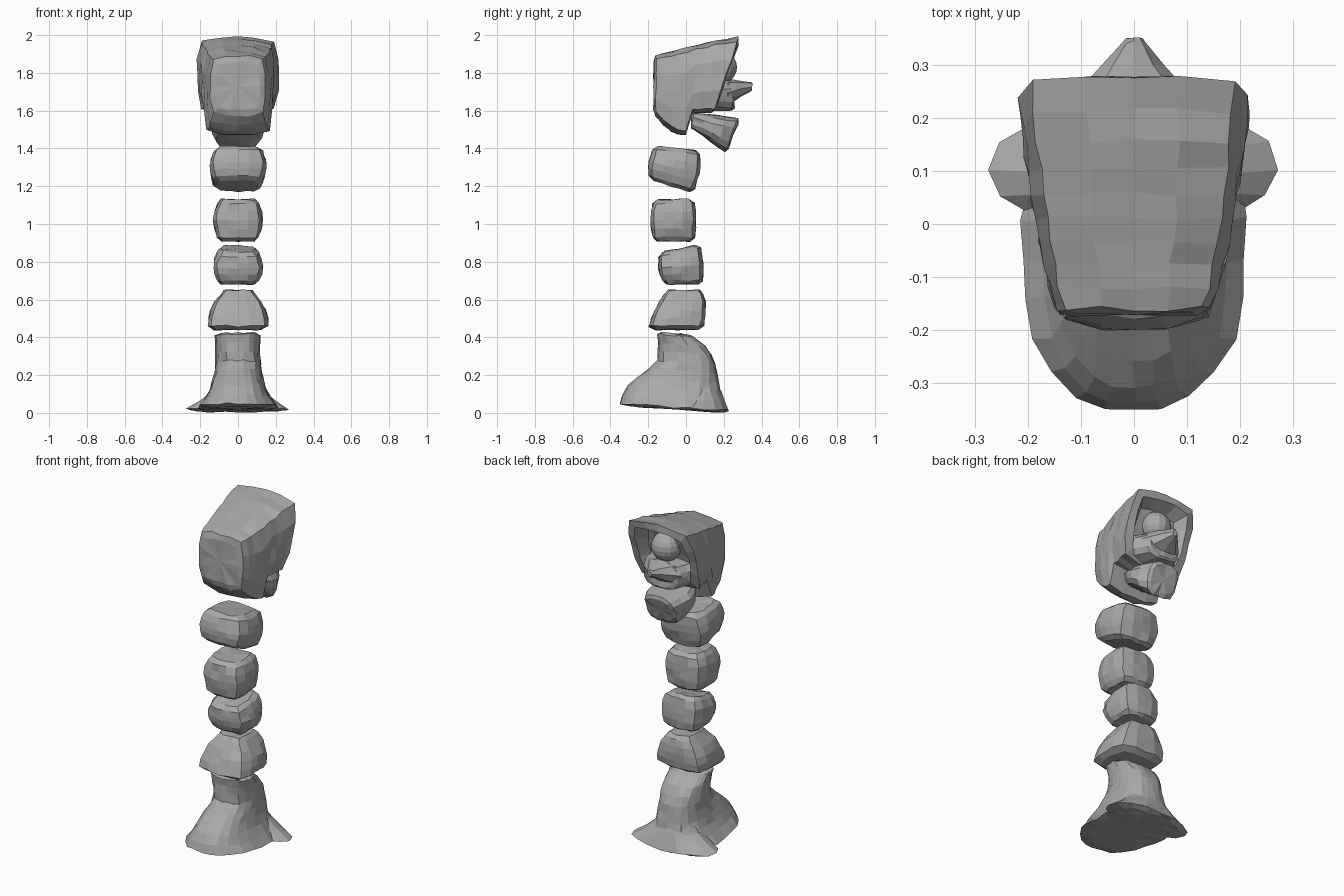
import bpy, bmesh, math, random
from mathutils import Vector

random.seed(4)
cube = bpy.data.objects.get("Cube")
if cube:
    bpy.data.objects.remove(cube)

stone_grey = bpy.data.materials.new("stone grey")
stone_grey.use_nodes = True
grey = (0.4, 0.4, 0.4, 1)
stone_grey.diffuse_color = grey
stone_grey.node_tree.nodes["Principled BSDF"].inputs["Base Color"].default_value = grey


def finish(bm, name):
    bmesh.ops.recalc_face_normals(bm, faces=bm.faces)
    mesh = bpy.data.meshes.new(name)
    bm.to_mesh(mesh)
    bm.free()
    mesh.materials.append(stone_grey)
    part = bpy.data.objects.new(name, mesh)
    bpy.context.collection.objects.link(part)


def loft(name, shape, steps, upright=False, power=5, sides=16,
         taper=0, bevel=0.01, hollow=0, rough=0.005):
    """Skin rings; shape(t) gives position, half width, low edge, high edge, slope."""
    bm = bmesh.new()

    def ring(t, size=1, shift=0):
        position, half_width, low, high, slope = shape(t)
        middle, half_height = (low + high) / 2, (high - low) / 2
        loop = []
        for i in range(sides):
            angle = math.tau * i / sides
            c, s = math.cos(angle), math.sin(angle)
            reach = size / (abs(c) ** power + abs(s) ** power) ** (1 / power)
            across = half_width * c * reach * (1 + taper * s * reach)
            rise = half_height * s * reach
            along = position + shift + slope * rise
            if upright:
                point = Vector((across, middle + rise, along))
            else:
                point = Vector((across, along, middle + rise))
            jitter = Vector([random.uniform(-rough, rough) for axis in "xyz"])
            loop.append(bm.verts.new(point + jitter))
        return loop

    # Worn edge at both ends, with an optional hollow at the far end
    loops = [ring(0, 0.8, -bevel)]
    loops += [ring(step / steps) for step in range(steps + 1)]
    loops.append(ring(1, 0.8, bevel))
    if hollow:
        loops.append(ring(1, 0.6, -hollow))
    for near, far in zip(loops, loops[1:]):
        for i in range(sides):
            j = (i + 1) % sides
            bm.faces.new((near[i], near[j], far[j], far[i]))
    for loop in (loops[0], loops[-1]):
        centre = bm.verts.new(sum((v.co for v in loop), Vector()) / sides)
        for i in range(sides):
            bm.faces.new((loop[i], loop[(i + 1) % sides], centre))
    finish(bm, name)


def neck_stone(name, bottom, top):
    """Worn block between two outlines: height, half width, front, back, slope."""
    def shape(t):
        position, half_width, front, back, slope = [a + (b - a) * t for a, b in zip(bottom, top)]
        swell = 0.02 * math.sin(math.pi * t) - 0.01
        return position, half_width + swell, front - swell / 2, back + swell / 2, slope
    loft(name, shape, steps=4, upright=True, power=4.5, bevel=0.02)


def foot_shape(t):
    # Toe bulges forward at the ground, shoulder rounds off at the back
    spread = 1 - t
    half_width = 0.1 + 0.02 * t + 0.11 * spread ** 3
    front = -0.15 - 0.2 * max(0, math.cos(2.7 * t))
    back = 0.16 + 0.06 * spread ** 3 - 0.13 * t ** 6
    return 0.03 + 0.38 * t, half_width, front, back, -0.07


def wing_shape(t):
    return 0.02 + 0.18 * t, 0.1 + 0.17 * (1 - t) ** 2, -0.02 + 0.04 * t, 0.23 - 0.08 * t, -0.05


def head_shape(t):
    # Widens to the rear, rounds under the front, steps up above the jaw
    y = 0.37 * t - 0.16
    underside = 1.47 + 4 * y * y if y < 0.02 else 1.59
    return y, 0.145 + 0.07 * t ** 0.7, underside, 1.89 + 0.1 * t, 0.35 * t ** 3


def lip_shape(t):
    return 0.12 + 0.12 * t, 0.18 - 0.07 * t, 1.6, 1.76, -0.1


def nose_shape(t):
    return 0.22 + 0.12 * t, 0.13 - 0.11 * t, 1.62 + 0.08 * t, 1.77 - 0.02 * t, 0.1


def jaw_shape(t):
    half_width = 0.1 + 0.04 * math.sin(math.pi * t)
    return 0.04 + 0.2 * t, half_width, 1.5 - 0.12 * t, 1.59 - 0.03 * t, 0.4 * t


# Foot with a rounded toe and two low wings at the rear
loft("base", foot_shape, steps=8, upright=True, power=2.6, sides=24, taper=0.05)
loft("base_wings", wing_shape, steps=4, upright=True, power=2)

# Neck stones, bottom to top
neck_stone("lower_neck_stone", (0.46, 0.17, -0.2, 0.1, 0), (0.63, 0.1, -0.12, 0.1, 0))
neck_stone("second_neck_stone", (0.7, 0.12, -0.13, 0.09, 0), (0.85, 0.12, -0.15, 0.08, 0.2))
neck_stone("third_neck_stone", (0.93, 0.12, -0.18, 0.05, 0), (1.11, 0.12, -0.18, 0.05, 0))
neck_stone("upper_neck_stone", (1.22, 0.14, -0.2, 0.05, -0.3), (1.38, 0.14, -0.18, 0.08, -0.1))

# Head block with a heavy brow over a shallow hollow on the rear
loft("head", head_shape, steps=9, power=6, hollow=0.05)

# Single round eye in the hollow
eye = bmesh.new()
bmesh.ops.create_uvsphere(eye, u_segments=14, v_segments=10, radius=0.085)
bmesh.ops.translate(eye, verts=eye.verts, vec=(0, 0.185, 1.83))
finish(eye, "eye")

# Upper lip, pointed nose and hanging jaw
loft("upper_lip", lip_shape, steps=2, power=3)
loft("nose", nose_shape, steps=3, power=2.2, sides=8, taper=-0.2, rough=0.003)
loft("lower_jaw", jaw_shape, steps=4, power=3.2)
